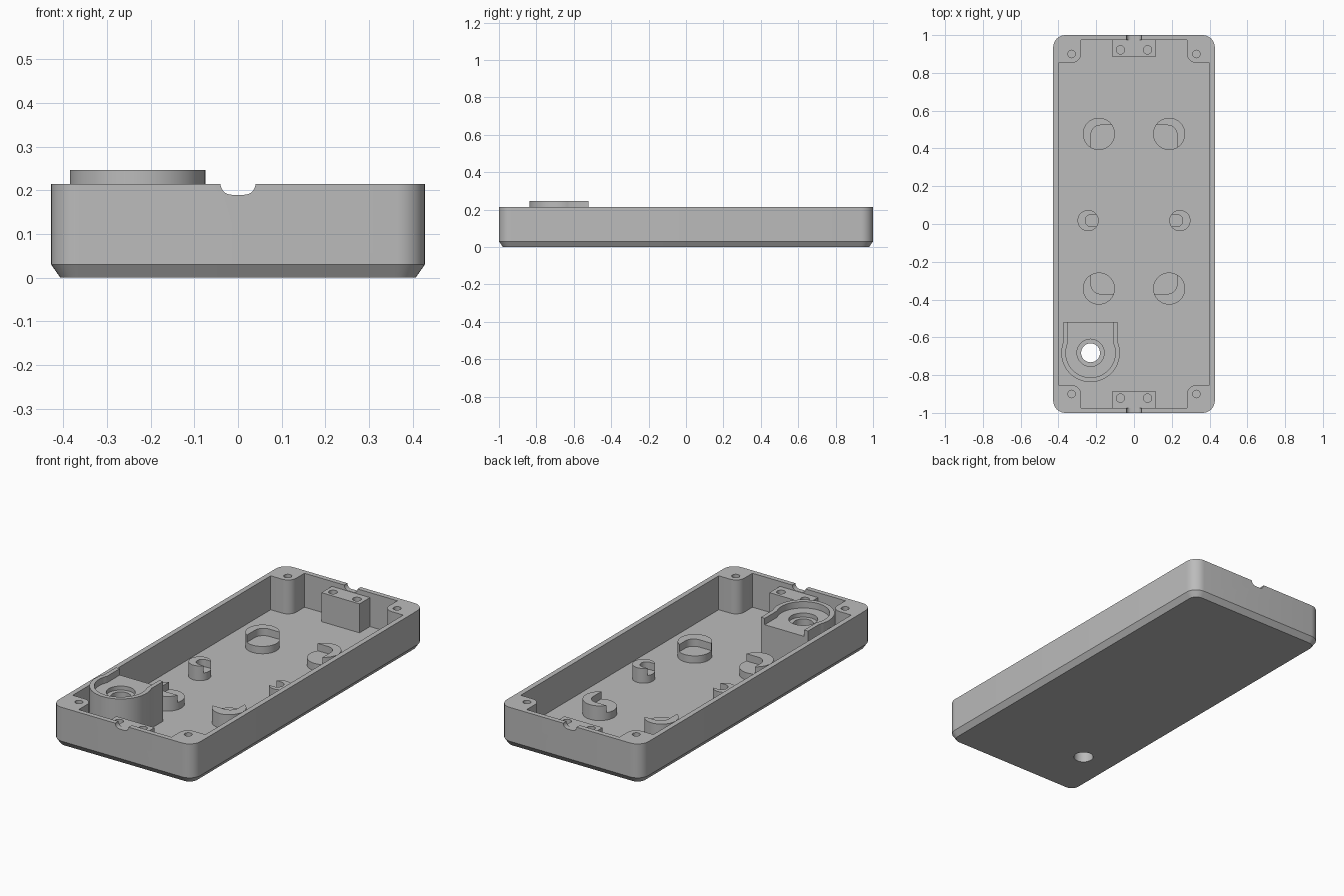
import bpy, bmesh
from math import pi, cos, sin, acos, radians
from mathutils import Vector

cube = bpy.data.objects.get("Cube")
if cube:
    bpy.data.objects.remove(cube, do_unlink=True)

GREY = (0.5, 0.5, 0.5, 1)
mat = bpy.data.materials.new("plain grey plastic")
mat.use_nodes = True
mat.diffuse_color = GREY
mat.node_tree.nodes["Principled BSDF"].inputs["Base Color"].default_value = GREY

FLOOR, RIM = 0.03, 0.215
EMBED = FLOOR - 0.01


# Outline helpers
def fillet(corners, steps=8):
    """Outline from (x, y, radius) right-angle corners."""
    out = []
    for i, (x, y, r) in enumerate(corners):
        p = Vector((x, y))
        if r == 0:
            out.append(p)
            continue
        a = (Vector(corners[i - 1][:2]) - p).normalized()
        b = (Vector(corners[(i + 1) % len(corners)][:2]) - p).normalized()
        for k in range(steps + 1):
            t = k / steps * pi / 2
            out.append(p + r * (a + b) - r * (b * cos(t) + a * sin(t)))
    return out


def rect(x0, x1, y0, y1, r=0):
    return fillet([(x0, y0, r), (x1, y0, r), (x1, y1, r), (x0, y1, r)])


def circle(x, y, r, n=40):
    return [Vector((x + r * cos(2 * pi * k / n), y + r * sin(2 * pi * k / n))) for k in range(n)]


def keyhole(x, y, r, w, y_end, n=40):
    """Round end joined to a slightly narrower straight neck."""
    a = acos(w / r)
    arc = [a - k / n * (pi + 2 * a) for k in range(n + 1)]
    pts = [Vector((x + r * cos(t), y + r * sin(t))) for t in arc]
    return [Vector((x + w, y_end))] + pts + [Vector((x - w, y_end))]


# Solid helpers
def loft(name, *sections):
    """Solid through (outline, z) sections with equal point counts."""
    bm = bmesh.new()
    rings = [[bm.verts.new((p.x, p.y, z)) for p in pts] for pts, z in sections]
    for lo, hi in zip(rings, rings[1:]):
        for i in range(len(lo)):
            j = (i + 1) % len(lo)
            bm.faces.new((lo[i], lo[j], hi[j], hi[i]))
    bm.faces.new(rings[0])
    bm.faces.new(rings[-1])
    bmesh.ops.recalc_face_normals(bm, faces=bm.faces)
    mesh = bpy.data.meshes.new(name)
    bm.to_mesh(mesh)
    bm.free()
    mesh.materials.append(mat)
    ob = bpy.data.objects.new(name, mesh)
    bpy.context.collection.objects.link(ob)
    return ob


def prism(name, outline, z0, z1):
    return loft(name, (outline, z0), (outline, z1))


def carve(ob, cutters):
    """Subtract the cutters, then remove them."""
    for c in cutters:
        c.hide_render = True
        mod = ob.modifiers.new("cut", 'BOOLEAN')
        mod.operation, mod.solver, mod.object = 'DIFFERENCE', 'EXACT', c
    graph = bpy.context.evaluated_depsgraph_get()
    mesh = bpy.data.meshes.new_from_object(ob.evaluated_get(graph))
    ob.modifiers.clear()
    ob.data = mesh
    for c in cutters:
        bpy.data.objects.remove(c, do_unlink=True)
    return ob


def drill(x, y, r, z0, z1):
    return prism("drill", circle(x, y, r), z0, z1)


parts = []
BX, BY = -0.23, -0.682

# Tray shell with chamfered base
tray = loft("tray",
            (rect(-0.407, 0.407, -0.979, 0.979, 0.045), 0),
            (rect(-0.428, 0.428, -1, 1, 0.065), FLOOR),
            (rect(-0.428, 0.428, -1, 1, 0.065), RIM))

# Cavity outline leaves a rounded screw post in each corner
X, Y, PX, PY, R = 0.4, 0.973, 0.28, 0.853, 0.05
cavity = fillet([(-X, -PY, 0), (-PX, -PY, R), (-PX, -Y, 0),
                 (PX, -Y, 0), (PX, -PY, R), (X, -PY, 0),
                 (X, PY, 0), (PX, PY, R), (PX, Y, 0),
                 (-PX, Y, 0), (-PX, PY, R), (-X, PY, 0)])
cutters = [prism("cavity", cavity, FLOOR, 0.4), drill(BX, BY, 0.05, -0.1, 0.1)]
for sx in (-1, 1):
    for sy in (-1, 1):
        cutters.append(drill(sx * 0.33, sy * 0.9, 0.02, 0.1, 0.3))

# Cable notch through both end walls
notch = prism("notch", fillet([(-0.04, 0.19, 0.025), (0.04, 0.19, 0.025),
                               (0.04, 0.3, 0), (-0.04, 0.3, 0)]), -1.2, 1.2)
notch.rotation_euler.x = pi / 2
cutters.append(notch)
parts.append(carve(tray, cutters))

# Cable clamp blocks at both ends
for name, s in (("front", -1), ("back", 1)):
    y0, y1 = sorted((s * 0.883, s * 0.976))
    block = prism(name + "_clamp_block", rect(-0.115, 0.115, y0, y1), EMBED, 0.188)
    parts.append(carve(block, [drill(x, s * 0.922, 0.022, 0.09, 0.3) for x in (-0.072, 0.072)]))

# Tall keyhole mount with recess, step and through hole
mount = prism("keyhole_mount", keyhole(BX, BY, 0.155, 0.142, -0.52), EMBED, 0.247)
parts.append(carve(mount, [
    prism("recess", keyhole(BX, BY, 0.131, 0.119, -0.4), 0.212, 0.4),
    drill(BX, BY, 0.072, 0.19, 0.3),
    drill(BX, BY, 0.05, -0.1, 0.3)]))

# Board supports, each with a lower shelf inside the board outline
TOP, SHELF = 0.11, 0.07
for side, sx in (("right", -1), ("left", 1)):
    for end, y in (("front", -0.342), ("back", 0.477)):
        post = prism(f"{end}_{side}_support", circle(sx * 0.186, y, 0.085), EMBED, TOP)
        seat = prism("seat", rect(-0.228, 0.228, -0.37, 0.523, 0.05), SHELF, 0.3)
        parts.append(carve(post, [seat]))
    # Small side supports with a round-ended slot
    post = prism(f"{side}_side_support", circle(sx * 0.243, 0.018, 0.056), EMBED, TOP)
    x0, x1 = sorted((sx * 0.258, sx * 0.1))
    slot = prism("slot", rect(x0, x1, -0.014, 0.05, 0.031), SHELF, 0.3)
    parts.append(carve(post, [slot]))

# Smooth curved walls, keep edges crisp
bpy.ops.object.select_all(action='DESELECT')
for ob in parts:
    ob.select_set(True)
bpy.context.view_layer.objects.active = tray
bpy.ops.object.shade_smooth_by_angle(angle=radians(30))
